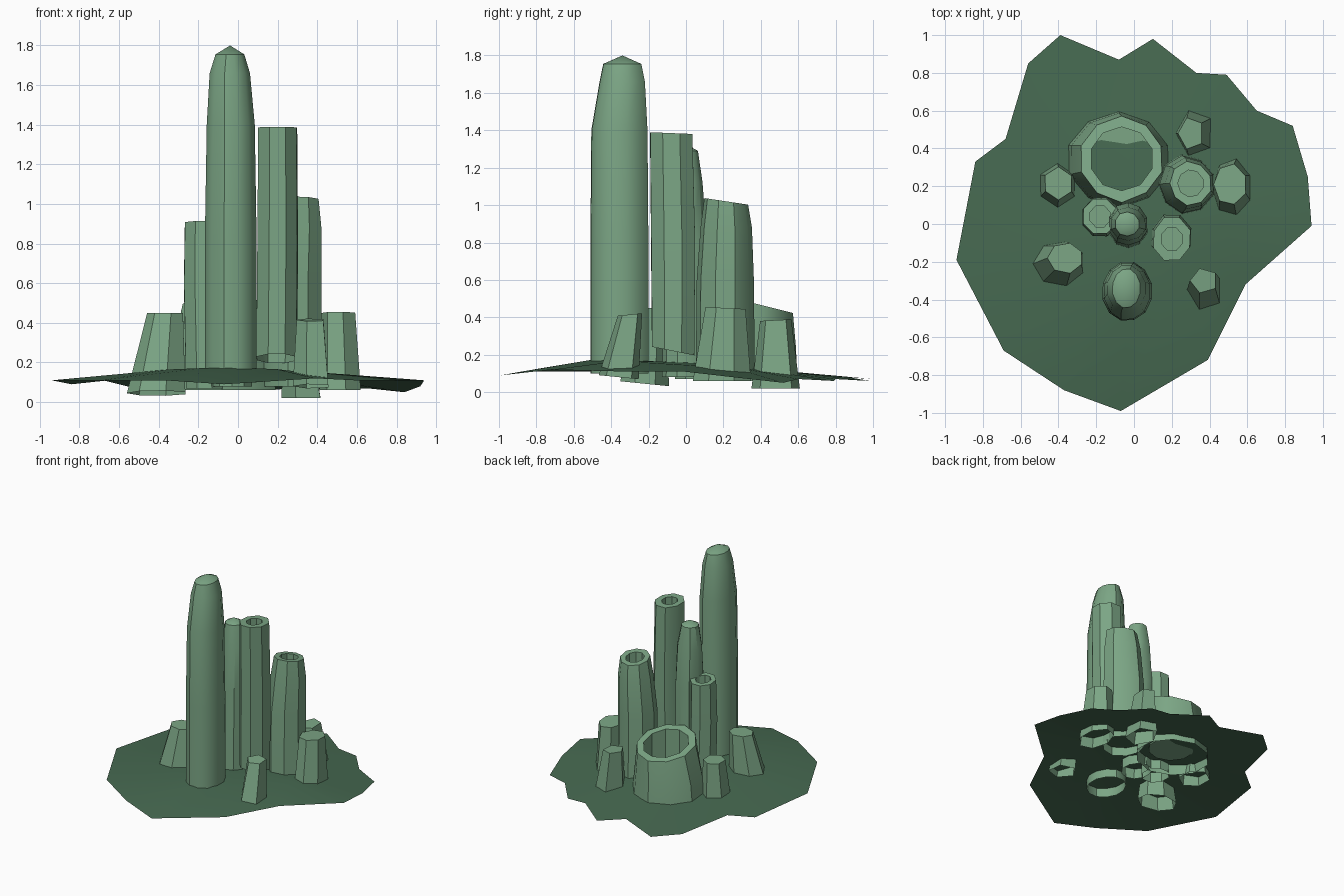
import bpy
import bmesh
from math import cos, sin, tau, radians
import random

random.seed(4)
if "Cube" in bpy.data.objects:
    bpy.data.objects.remove(bpy.data.objects["Cube"], do_unlink=True)


def make_material(name, colour):
    mat = bpy.data.materials.new(name)
    mat.use_nodes = True
    mat.diffuse_color = colour
    mat.node_tree.nodes["Principled BSDF"].inputs["Base Color"].default_value = colour
    return mat


stalk_green = make_material("stalk green", (0.2, 0.38, 0.235, 1))
ground_green = make_material("dark ground green", (0.062, 0.142, 0.082, 1))


def finish(name, bm, mat, angle=35):
    mesh = bpy.data.meshes.new(name)
    bm.to_mesh(mesh)
    bm.free()
    mesh.materials.append(mat)
    obj = bpy.data.objects.new(name, mesh)
    bpy.context.collection.objects.link(obj)
    bpy.ops.object.select_all(action="DESELECT")
    obj.select_set(True)
    bpy.context.view_layer.objects.active = obj
    bpy.ops.object.shade_smooth_by_angle(angle=radians(angle))
    return obj


def add_ring(bm, sides, x, y, z, rx, ry, slope=0, wobble=None):
    """One cross-section; slope tilts it along y."""
    ring = []
    for i in range(sides):
        a = tau * (i + 0.5) / sides
        w = wobble[i] if wobble else 1
        dy = ry * w * sin(a)
        ring.append(bm.verts.new((x + rx * w * cos(a), y + dy, z + slope * dy)))
    return ring


def bridge(bm, low, high):
    n = len(low)
    for i in range(n):
        j = (i + 1) % n
        bm.faces.new((low[i], low[j], high[j], high[i]))


def loft(name, sides, sections, cap=None, wall=None, rough=0.04):
    """Skin sections (x, y, z, rx, ry, slope); cap is an apex rise, wall a hole size."""
    bm = bmesh.new()
    wobble = [1 + random.uniform(-rough, rough) for _ in range(sides)]
    rings = [add_ring(bm, sides, *s, wobble=wobble) for s in sections]
    for low, high in zip(rings, rings[1:]):
        bridge(bm, low, high)
    x, y, z, rx, ry, slope = sections[-1]
    if wall:
        # Hollow tube: flat rim, then an inner wall running down
        rim = add_ring(bm, sides, x, y, z, rx * wall, ry * wall, slope)
        floor_z = max(0.12, z - 0.4)
        floor = add_ring(bm, sides, x, y, floor_z, rx * wall, ry * wall)
        bridge(bm, rings[-1], rim)
        bridge(bm, rim, floor)
        bm.faces.new(floor)
    elif cap:
        apex = bm.verts.new((x, y, z + cap))
        top = rings[-1]
        for i in range(sides):
            bm.faces.new((top[i], top[(i + 1) % sides], apex))
    else:
        bm.faces.new(rings[-1])
    return finish(name, bm, stalk_green)


# Ragged ground sheet, gently domed
outline = [(-0.39, 1.0, 0.07), (-0.56, 0.85, 0.08), (-0.68, 0.45, 0.11),
           (-0.84, 0.33, 0.09), (-0.94, -0.19, 0.11), (-0.69, -0.67, 0.11),
           (-0.37, -0.88, 0.11), (-0.07, -0.99, 0.09), (0.39, -0.72, 0.12),
           (0.59, -0.32, 0.11), (0.94, -0.01, 0.11), (0.92, 0.25, 0.08),
           (0.84, 0.52, 0.05), (0.65, 0.6, 0.07), (0.49, 0.79, 0.06),
           (0.33, 0.8, 0.07), (0.1, 0.98, 0.06), (-0.08, 0.87, 0.08)]
bm = bmesh.new()
outer = [bm.verts.new(p) for p in outline]
inner = [bm.verts.new((x * 0.5, y * 0.5, 0.145 - 0.03 * y)) for x, y, z in outline]
bridge(bm, outer, inner)
centre = bm.verts.new((0, 0, 0.16))
for i in range(len(inner)):
    bm.faces.new((inner[i], inner[(i + 1) % len(inner)], centre))
finish("ground", bm, ground_green)

# Closed columns with pointed caps
loft("tall_column", 12, [
    (-0.035, -0.355, 0.1, 0.135, 0.16, 0),
    (-0.035, -0.355, 0.8, 0.135, 0.16, 0),
    (-0.035, -0.355, 1.4, 0.125, 0.155, 0),
    (-0.04, -0.34, 1.66, 0.105, 0.125, 0),
    (-0.04, -0.34, 1.755, 0.075, 0.105, 0)], cap=0.045, rough=0.02)
loft("inner_column", 10, [
    (-0.03, -0.01, 0.08, 0.105, 0.12, 0),
    (-0.03, 0.0, 0.8, 0.105, 0.115, 0),
    (-0.03, 0.0, 1.12, 0.095, 0.09, 0),
    (-0.035, 0.0, 1.29, 0.065, 0.065, 0)], cap=0.035, rough=0.03)

# Hollow columns
loft("middle_tube", 8, [
    (0.195, -0.07, 0.22, 0.11, 0.12, -0.2),
    (0.2, -0.07, 0.8, 0.11, 0.125, 0),
    (0.2, -0.08, 1.385, 0.105, 0.12, -0.04)], wall=0.55)
loft("side_tube", 9, [
    (0.28, 0.21, 0.08, 0.15, 0.155, 0),
    (0.28, 0.21, 0.6, 0.145, 0.15, 0),
    (0.295, 0.215, 0.88, 0.13, 0.135, 0),
    (0.3, 0.215, 1.02, 0.11, 0.115, -0.15)], wall=0.62)
loft("short_tube", 8, [
    (-0.17, 0.04, 0.07, 0.1, 0.11, 0),
    (-0.18, 0.035, 0.6, 0.1, 0.11, 0),
    (-0.18, 0.04, 0.905, 0.095, 0.1, -0.1)], wall=0.6)

# Wide hollow crater
crater = [(-0.08, 0.34, 0.06, 0.285, 0.255, 0),
          (-0.08, 0.34, 0.25, 0.265, 0.245, 0),
          (-0.065, 0.345, 0.48, 0.225, 0.225, -0.25)]
loft("crater", 10, crater, wall=0.75, rough=0.03)

# Small tapered stumps: sides, base section, top section
stumps = {
    "left_back_stump": (7, (0.52, 0.19, 0.06, 0.11, 0.16, 0), (0.51, 0.21, 0.45, 0.09, 0.11, -0.05)),
    "left_rear_stump": (5, (0.325, 0.48, 0.02, 0.11, 0.14, 0), (0.3, 0.48, 0.385, 0.07, 0.09, 0.05)),
    "left_front_stump": (5, (0.375, -0.36, 0.08, 0.1, 0.115, -0.1), (0.37, -0.3, 0.415, 0.075, 0.07, 0.1)),
    "right_front_stump": (7, (-0.4, -0.22, 0.045, 0.155, 0.13, -0.1), (-0.36, -0.18, 0.45, 0.095, 0.08, 0)),
    "right_back_stump": (6, (-0.405, 0.2, 0.06, 0.11, 0.12, 0), (-0.4, 0.215, 0.39, 0.08, 0.085, 0)),
}
for name, (sides, base, top) in stumps.items():
    loft(name, sides, [base, top])
